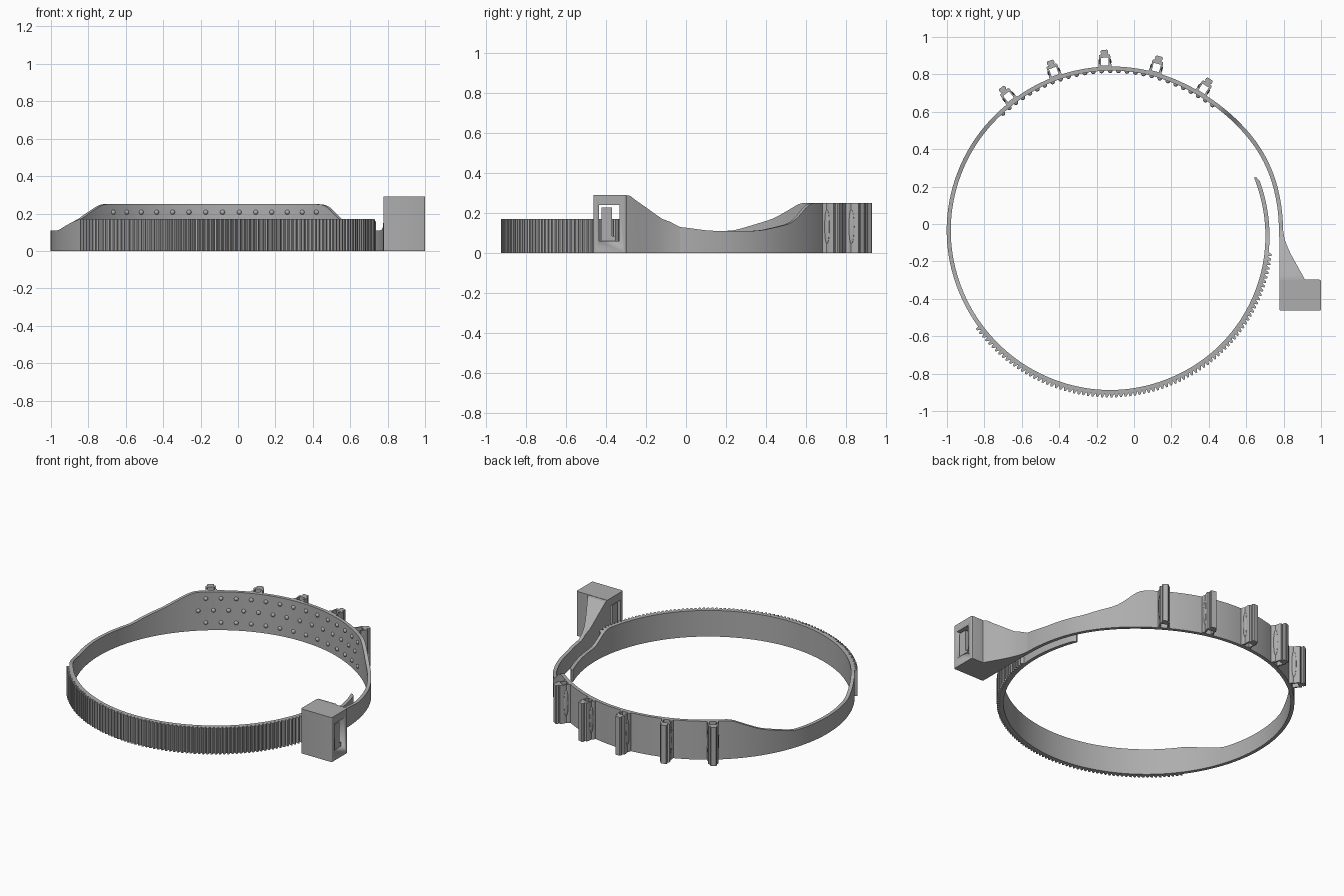
import bpy, bmesh, math
from mathutils import Matrix, Vector

cube = bpy.data.objects.get("Cube")
if cube:
    bpy.data.objects.remove(cube, do_unlink=True)

CX, CY = -0.12, -0.03
THICK = 0.022

grey = bpy.data.materials.new("plain grey plastic")
grey.use_nodes = True
grey.diffuse_color = (0.42, 0.42, 0.42, 1)
grey.node_tree.nodes["Principled BSDF"].inputs["Base Color"].default_value = (0.42, 0.42, 0.42, 1)


def finish(name, bm, angle=25):
    bmesh.ops.recalc_face_normals(bm, faces=bm.faces)
    mesh = bpy.data.meshes.new(name)
    bm.to_mesh(mesh)
    bm.free()
    mesh.materials.append(grey)
    ob = bpy.data.objects.new(name, mesh)
    bpy.context.collection.objects.link(ob)
    bpy.ops.object.select_all(action='DESELECT')
    ob.select_set(True)
    bpy.context.view_layer.objects.active = ob
    bpy.ops.object.shade_smooth_by_angle(angle=math.radians(angle))
    return ob


def lerp(table, a):
    for (a0, v0), (a1, v1) in zip(table, table[1:]):
        if a <= a1:
            t = max(0, (a - a0) / (a1 - a0))
            return v0 + (v1 - v0) * t
    return table[-1][1]


def soft(table, a, w=3):
    # Averaging rounds the corners of the piecewise curve
    return sum(lerp(table, a + w * k / 3) for k in range(-3, 4)) / 7


def polar(a, r):
    return CX + r * math.cos(math.radians(a)), CY + r * math.sin(math.radians(a))


def loft(name, sections):
    # Each section: inner point, outer point, top height
    bm = bmesh.new()
    loops = []
    for p, q, z in sections:
        loops.append([bm.verts.new(c) for c in ((*p, 0), (*q, 0), (*q, z), (*p, z))])
    for a, b in zip(loops, loops[1:]):
        for i in range(4):
            bm.faces.new((a[i], a[(i + 1) % 4], b[(i + 1) % 4], b[i]))
    bm.faces.new(loops[0])
    bm.faces.new(loops[-1])
    return finish(name, bm)


def box(bm, x0, x1, y0, y1, z0, z1):
    size = Vector((x1 - x0, y1 - y0, z1 - z0))
    mid = Vector((x0 + x1, y0 + y1, z0 + z1)) / 2
    bmesh.ops.create_cube(bm, size=1, matrix=Matrix.Translation(mid) @ Matrix.Diagonal((*size, 1)))


# Strap: inner radius and height by angle, spiralling inward to the tail
radius = [(0, .895), (24, .893), (45, .863), (60, .85), (130, .85), (150, .855),
          (180, .86), (270, .858), (315, .846), (350, .828), (380, .81)]
height = [(0, .13), (9, .11), (26, .11), (38, .145), (41, .17), (47, .245), (50, .25),
          (135, .25), (147, .17), (162, .11), (198, .11), (214, .17), (350, .17), (357, .09), (380, .08)]
TEETH_START, TEETH_END, TEETH = 216, 352, 84
step = (TEETH_END - TEETH_START) / TEETH

samples = [(a * 1.5, 0) for a in range(int(TEETH_START / 1.5))]
for i in range(TEETH):
    a = TEETH_START + i * step
    samples += [(a, 0), (a + step * .15, .018), (a + step * .5, .018), (a + step * .9, 0)]
samples += [(TEETH_END + k * 2, 0) for k in range(15)]

sections = []
for a, tooth in samples:
    r = soft(radius, a, 8)
    thick = THICK if a < 379 else THICK * .5
    sections.append((polar(a, r), polar(a, r + thick + tooth), soft(height, a, 2)))
loft("strap", sections)

# Neck that widens and rises from the strap into the buckle
first = sections[0]
neck = [first]
for y, outer, z in [(-.08, .805, .155), (-.12, .82, .17), (-.16, .838, .198),
                    (-.2, .86, .227), (-.25, .888, .262), (-.28, .905, .285), (-.31, .92, .29)]:
    neck.append(((.777, y), (outer, y), z))
loft("buckle_neck", neck)

# Buckle block with a through slot
bm = bmesh.new()
box(bm, .777, 1.0, -.463, -.298, 0, .29)
bmesh.ops.bevel(bm, geom=[e for e in bm.edges if abs(e.verts[0].co.z - e.verts[1].co.z) > .1],
                offset=.008, segments=3, affect='EDGES', profile=.5)
buckle = finish("buckle", bm)
bm = bmesh.new()
box(bm, .7, 1.1, -.435, -.333, .06, .24)
cutter = finish("slot_cutter", bm)
cutter.hide_render = True
cutter.hide_viewport = True
mod = buckle.modifiers.new("slot", 'BOOLEAN')
mod.operation = 'DIFFERENCE'
mod.object = cutter
mod.solver = 'EXACT'

# Locking tongue standing in the slot
bm = bmesh.new()
box(bm, .79, .99, -.424, -.37, .055, .226)
box(bm, .93, .99, -.38, -.352, .055, .085)
finish("locking_tongue", bm)

# Grip bumps: three staggered rows inside the wide pad
bm = bmesh.new()
for row, z in enumerate((.05, .13, .207)):
    for k in range(14):
        a = 51 + 6.08 * (k + (.5 if row == 1 else 0))
        x, y = polar(a, soft(radius, a, 8))
        bmesh.ops.create_uvsphere(bm, u_segments=12, v_segments=8, radius=.013,
                                  matrix=Matrix.Translation((x, y, z)))
finish("grip_bumps", bm, 40)

# Clips: hollow upright posts with a rounded rail on the outside of the pad
half = [(.036, .862), (.034, .885), (.027, .895), (.031, .925), (.028, .936),
        (.014, .938), (.02, .945), (.02, .956), (.015, .962)]
hole = [(.02, .878), (.02, .92)]


def mirrored(points):
    return points + [(-x, r) for x, r in reversed(points)]


for n in range(5):
    a = 56.8 + 17.75 * n
    turn = Matrix.Translation((CX, CY, 0)) @ Matrix.Rotation(math.radians(a - 90), 4, 'Z')
    bm = bmesh.new()
    edges = []
    for outline in (mirrored(half), mirrored(hole)):
        vs = [bm.verts.new((x, r, 0)) for x, r in outline]
        edges += [bm.edges.new((vs[i], vs[i - 1])) for i in range(len(vs))]
    bmesh.ops.triangle_fill(bm, use_beauty=True, edges=edges)
    out = bmesh.ops.extrude_face_region(bm, geom=bm.faces[:])
    bmesh.ops.translate(bm, vec=(0, 0, .25), verts=[v for v in out["geom"] if isinstance(v, bmesh.types.BMVert)])
    # Raised lens on each side wall
    for side in (-1, 1):
        bmesh.ops.create_uvsphere(bm, u_segments=16, v_segments=12, radius=1,
                                  matrix=Matrix.Translation((side * .028, .898, .13)) @
                                  Matrix.Diagonal((.007, .016, .085, 1)))
    bm.transform(turn)
    finish(f"clip_{n + 1}", bm)
